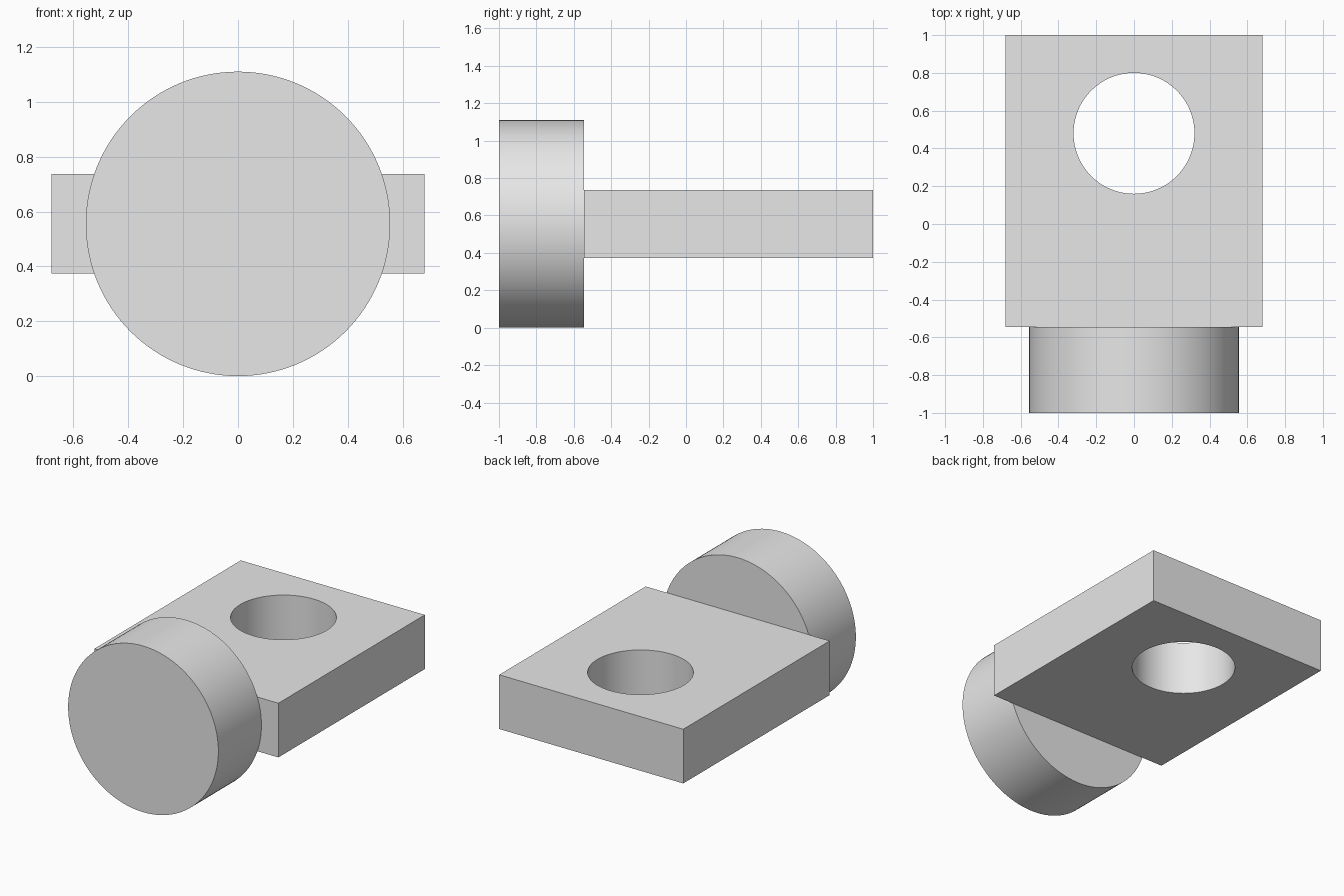
import bpy
import math

cube = bpy.data.objects.get("Cube")
if cube:
    bpy.data.objects.remove(cube, do_unlink=True)

# Single plain grey for the whole part
grey = bpy.data.materials.new("plain_grey")
grey.use_nodes = True
colour = (0.8, 0.8, 0.8, 1)
grey.diffuse_color = colour
grey.node_tree.nodes["Principled BSDF"].inputs["Base Color"].default_value = colour

MID_Z = 0.555       # shared centre height
JOINT_Y = -0.545    # where the plate meets the round head


def cylinder(name, radius, depth, location, rotation=(0, 0, 0)):
    bpy.ops.mesh.primitive_cylinder_add(vertices=128, radius=radius, depth=depth,
                                        location=location, rotation=rotation)
    obj = bpy.context.object
    obj.name = name
    return obj


def finish(obj):
    obj.data.materials.clear()
    obj.data.materials.append(grey)
    bpy.ops.object.select_all(action="DESELECT")
    obj.select_set(True)
    bpy.context.view_layer.objects.active = obj
    bpy.ops.object.shade_smooth_by_angle(angle=math.radians(30))


# Round head, axis running front to back
head = cylinder("round_head", 0.555, JOINT_Y + 1, (0, (JOINT_Y - 1) / 2, MID_Z),
                (math.pi / 2, 0, 0))
finish(head)

# Flat plate
bpy.ops.mesh.primitive_cube_add(size=1, location=(0, (JOINT_Y + 1) / 2, MID_Z))
plate = bpy.context.object
plate.name = "flat_plate"
plate.scale = (1.36, 1 - JOINT_Y, 0.362)
bpy.ops.object.transform_apply(location=False, rotation=False, scale=True)

# Through hole in the plate
cutter = cylinder("hole_cutter", 0.32, 1, (0, 0.48, MID_Z))
cutter.hide_render = True
hole = plate.modifiers.new("through_hole", "BOOLEAN")
hole.operation = "DIFFERENCE"
hole.solver = "EXACT"
hole.object = cutter
bpy.ops.object.select_all(action="DESELECT")
plate.select_set(True)
bpy.context.view_layer.objects.active = plate
bpy.ops.object.modifier_apply(modifier=hole.name)
bpy.data.objects.remove(cutter, do_unlink=True)
finish(plate)
